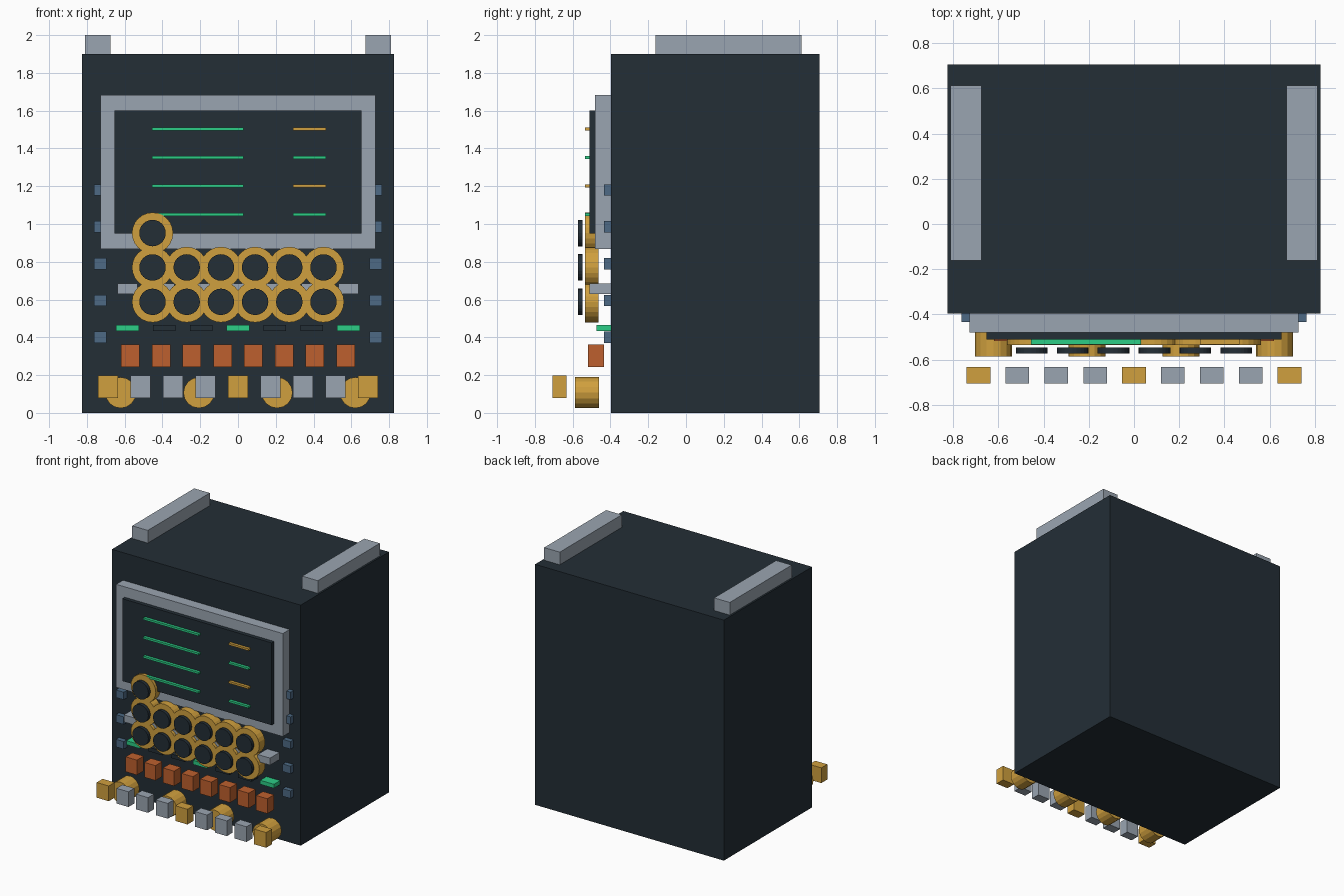
import bpy, bmesh, math
from mathutils import Matrix, Vector

cube = bpy.data.objects.get("Cube")
if cube:
    bpy.data.objects.remove(cube, do_unlink=True)


def material(name, rgb):
    """Flat material from display values 0-255, stored as linear."""
    lin = [((c / 255 + 0.055) / 1.055) ** 2.4 for c in rgb] + [1.0]
    mat = bpy.data.materials.new(name)
    mat.use_nodes = True
    mat.diffuse_color = lin
    mat.node_tree.nodes["Principled BSDF"].inputs["Base Color"].default_value = lin
    return mat


DARK = material("dark slate", (35, 46, 54))
GREY = material("light grey", (154, 165, 177))
BLUE = material("steel blue", (77, 106, 133))
GOLD = material("gold", (208, 160, 62))
GREEN = material("bright green", (44, 205, 134))
RUST = material("rust orange", (190, 96, 46))


def finish(name, bm, mat):
    mesh = bpy.data.meshes.new(name)
    bm.to_mesh(mesh)
    bm.free()
    mesh.materials.append(mat)
    obj = bpy.data.objects.new(name, mesh)
    bpy.context.collection.objects.link(obj)
    return obj


def box(name, mat, x, y, z):
    """Box from (low, high) ranges."""
    lo, hi = Vector((x[0], y[0], z[0])), Vector((x[1], y[1], z[1]))
    bm = bmesh.new()
    bmesh.ops.create_cube(bm, size=1, matrix=Matrix.Translation((lo + hi) / 2)
                          @ Matrix.Diagonal((*(hi - lo), 1)))
    return finish(name, bm, mat)


def disc(name, mat, x, z, radius, y, sides=16):
    """Cylinder whose axis runs front to back."""
    bm = bmesh.new()
    place = Matrix.Translation((x, sum(y) / 2, z)) @ Matrix.Rotation(math.pi / 2, 4, "X")
    bmesh.ops.create_cone(bm, cap_ends=True, segments=sides, radius1=radius,
                          radius2=radius, depth=y[1] - y[0], matrix=place)
    return finish(name, bm, mat)


def span(centre, width):
    return centre - width / 2, centre + width / 2


FRONT = -0.396

# Cabinet and top rails
box("cabinet", DARK, (-0.825, 0.825), (FRONT, 0.706), (0, 1.9))
for side, label in ((1, "left"), (-1, "right")):
    box(label + "_top_rail", GREY, span(side * 0.743, 0.136), (-0.162, 0.612), (1.9, 2.0))
    # Side indicator blocks
    for i in range(5):
        box(f"{label}_side_block_{i}", BLUE, span(side * 0.729, 0.068),
            (-0.434, FRONT), span(0.4 + i * 0.195, 0.06))

# Display
box("display_frame", GREY, (-0.728, 0.728), (-0.481, FRONT), (0.868, 1.682))
box("display_screen", DARK, (-0.653, 0.653), (-0.512, -0.481), (0.95, 1.6))
for i in range(4):
    z = span(1.05 + i * 0.151, 0.016)
    box(f"readout_long_{i}", GREEN, (-0.455, 0.03), (-0.534, -0.512), z)
    box(f"readout_short_{i}", GOLD if i % 2 else GREEN, (0.292, 0.467), (-0.534, -0.512), z)

# Round keys: two full rows and one extra above the first column
keys = [(col, row) for row in range(2) for col in range(6)] + [(0, 2)]
for col, row in keys:
    x, z = (col - 2.5) * 0.181, 0.588 + row * 0.182
    disc(f"key_rim_{row}_{col}", GOLD, x, z, 0.109, (-0.536, -0.463), 24)
    disc(f"key_cap_{row}_{col}", DARK, x, z, 0.07, (-0.573, -0.547), 24)

# Row of tabs behind the keys, and status lights below them
for i in range(7):
    x = (i - 3) * 0.195
    box(f"tab_{i}", GREY, span(x, 0.108), (-0.512, FRONT), (0.63, 0.686))
    box(f"status_light_{i}", DARK if i % 3 else GREEN, span(x, 0.12),
        (-0.473, FRONT), (0.434, 0.466))

# Square buttons
for i in range(8):
    box(f"button_{i}", RUST, span((i - 3.5) * 0.163, 0.098), (-0.518, -0.434), (0.244, 0.362))

# Lower knobs and the front row of blocks
for i in range(4):
    disc(f"knob_{i}", GOLD, (i - 1.5) * 0.414, 0.107, 0.082, (-0.587, -0.46))
for i in range(9):
    box(f"front_block_{i}", GREY if i % 4 else GOLD, span((i - 4) * 0.172, 0.105),
        (-0.706, -0.632), (0.079, 0.199))
